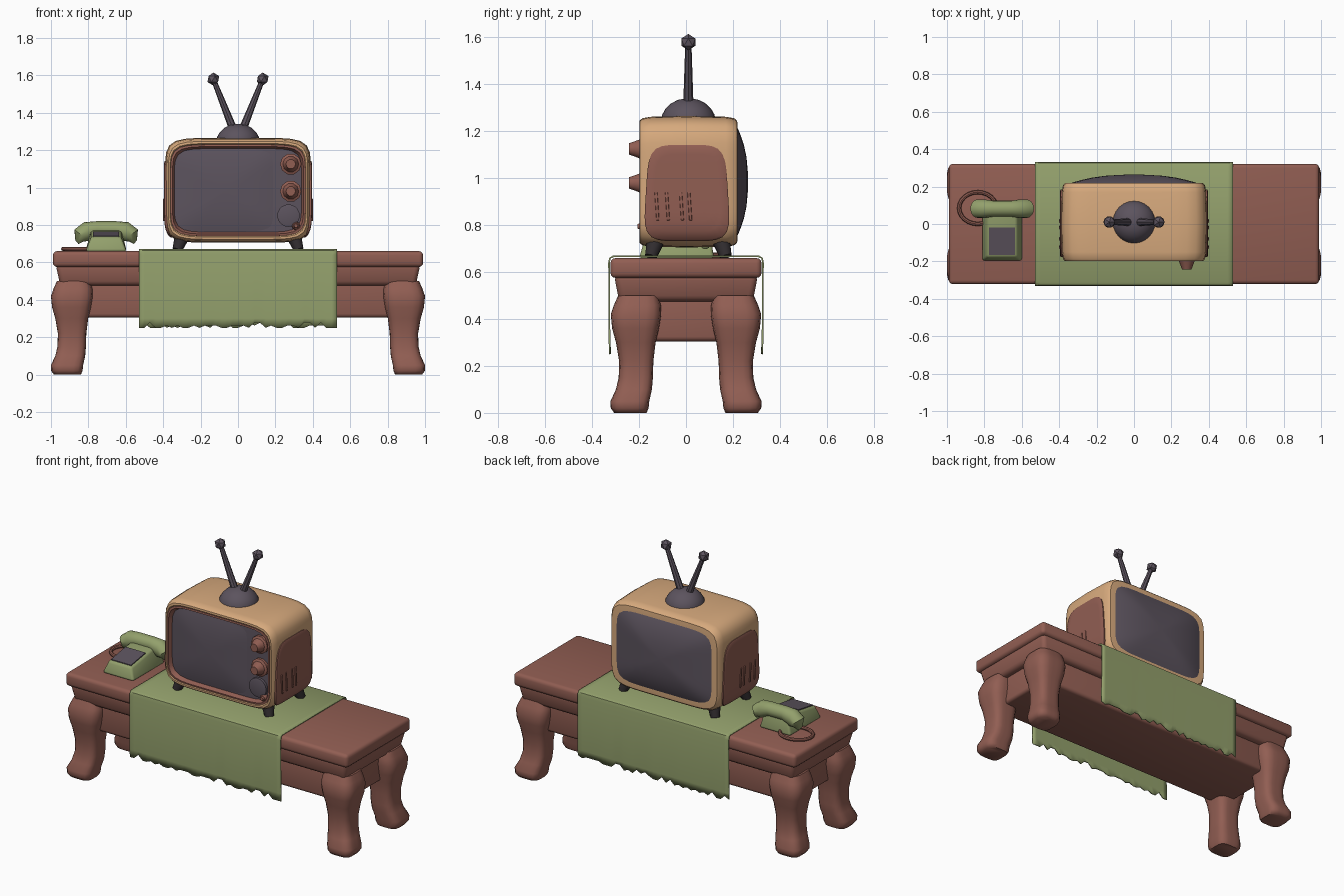
import bpy, bmesh, math, random
from mathutils import Vector

if "Cube" in bpy.data.objects:
    bpy.data.objects.remove(bpy.data.objects["Cube"])

random.seed(4)


def material(name, rgb):
    m = bpy.data.materials.new(name)
    m.diffuse_color = (*rgb, 1)
    m.use_nodes = True
    m.node_tree.nodes["Principled BSDF"].inputs["Base Color"].default_value = m.diffuse_color
    return m


WOOD = material("red brown wood", (0.285, 0.112, 0.086))
GREEN = material("sage green", (0.292, 0.352, 0.15))
CREAM = material("warm tan", (0.68, 0.40, 0.205))
DARK = material("purple grey", (0.107, 0.087, 0.112))
BLACK = material("near black", (0.032, 0.027, 0.03))


def finish(name, bm, mat, angle=40):
    bmesh.ops.recalc_face_normals(bm, faces=bm.faces)
    me = bpy.data.meshes.new(name)
    bm.to_mesh(me)
    bm.free()
    me.materials.append(mat)
    me.shade_smooth()
    me.set_sharp_from_angle(angle=math.radians(angle))
    ob = bpy.data.objects.new(name, me)
    bpy.context.collection.objects.link(ob)
    return ob


def loft(name, rings, mat, caps=True, angle=40):
    bm = bmesh.new()
    vs = [[bm.verts.new(p) for p in r] for r in rings]
    n = len(vs[0])
    for a, b in zip(vs, vs[1:]):
        for i in range(n):
            j = (i + 1) % n
            bm.faces.new((a[i], a[j], b[j], b[i]))
    if caps:
        bm.faces.new(vs[0])
        bm.faces.new(vs[-1])
    return finish(name, bm, mat, angle)


def outline(hu, hv, p=7, n=48):
    """Rounded rectangle as (u, v) points."""
    pts = []
    for i in range(n):
        a = 2 * math.pi * (i + 0.5) / n
        c, s = math.cos(a), math.sin(a)
        k = (abs(c) ** p + abs(s) ** p) ** (-1 / p)
        pts.append((hu * c * k, hv * s * k))
    return pts


def hexa(name, bottom, top, mat, bevel=0.02):
    """Eight-corner block: four bottom and four top corners, edges rounded."""
    bm = bmesh.new()
    b = [bm.verts.new(p) for p in bottom]
    t = [bm.verts.new(p) for p in top]
    bm.faces.new(b)
    bm.faces.new(t)
    for i in range(4):
        j = (i + 1) % 4
        bm.faces.new((b[i], b[j], t[j], t[i]))
    if bevel:
        bmesh.ops.bevel(bm, geom=bm.edges[:], offset=bevel, segments=3,
                        profile=0.5, affect='EDGES')
    return finish(name, bm, mat)


def rect(x0, x1, y0, y1, z0, z1=None):
    z1 = z0 if z1 is None else z1
    return [(x0, y0, z0), (x1, y0, z0), (x1, y1, z1), (x0, y1, z1)]


def tube(name, path, radii, mat, n=12):
    """Round tube through points, one radius per point."""
    path = [Vector(p) for p in path]
    rings = []
    for i, p in enumerate(path):
        d = (path[min(i + 1, len(path) - 1)] - path[max(i - 1, 0)]).normalized()
        ref = Vector((0, 1, 0)) if abs(d.y) < 0.9 and abs(d.z) > 0.02 else Vector((0, 0, 1))
        if abs(d.y) > 0.9:
            ref = Vector((1, 0, 0)) if abs(d.z) > 0.02 else Vector((0, 0, 1))
        u = d.cross(ref).normalized()
        v = d.cross(u)
        rings.append([p + radii[i] * (math.cos(2 * math.pi * k / n) * u +
                                      math.sin(2 * math.pi * k / n) * v) for k in range(n)])
    return loft(name, rings, mat)


# table top, moulding and apron
hexa("table_top", rect(-.99, .99, -.322, .322, .575), rect(-.99, .99, -.322, .322, .66), WOOD, .022)
hexa("table_moulding", rect(-.95, .95, -.285, .285, .475), rect(-.975, .975, -.307, .307, .59), WOOD, .025)
hexa("table_apron", rect(-.91, .91, -.245, .245, .305), rect(-.91, .91, -.25, .25, .52), WOOD, .02)

# four curved table legs: height, centre, half width
LEG = [(0, .912, .072), (.02, .915, .084), (.05, .914, .086), (.1, .897, .08), (.15, .889, .076),
       (.22, .887, .076), (.3, .889, .088), (.36, .89, .104), (.42, .888, .112), (.46, .882, .104),
       (.5, .878, .09)]
for sx in (-1, 1):
    for sy in (-1, 1):
        loft("table_leg", [[(sx * c + u, sy * (c - .675) + v, z) for u, v in outline(h, h * .96, 4, 24)]
                           for z, c, h in LEG], WOOD, angle=60)

# cloth runner with a ragged hem
bm = bmesh.new()
cols = []
for i in range(37):
    x = -.53 + 1.06 * i / 36
    hem = [.25 + random.choice((0, 0, .012, .028)) for _ in range(2)]
    prof = [(-.324, hem[0]), (-.326, .3), (-.328, .64), (-.324, .66), (-.31, .667),
            (.31, .667), (.324, .66), (.328, .64), (.326, .3), (.324, hem[1])]
    cols.append([bm.verts.new((x, y, z)) for y, z in prof])
for a, b in zip(cols, cols[1:]):
    for k in range(len(a) - 1):
        bm.faces.new((a[k], b[k], b[k + 1], a[k + 1]))
cloth = finish("cloth_runner", bm, GREEN)
mod = cloth.modifiers.new("thickness", 'SOLIDIFY')
mod.thickness = .007
mod.offset = 0

# television cabinet, lofted front to back with a recessed front
CZ, HX, HZ = .985, .39, .28


def tv_ring(y, hx, hz, cx=0, p=7):
    return [(cx + u, y, CZ + v) for u, v in outline(hx, hz, p, 64)]


loft("tv_cabinet", [tv_ring(*r) for r in [
    (-.165, .35, .234), (-.188, .356, .24), (-.198, .364, .25), (-.197, .372, .262), (-.185, .38, .271),
    (-.15, .386, .277), (0, HX, HZ), (.17, .386, .277), (.205, .38, .271), (.218, .37, .26),
    (.22, .345, .237)]], CREAM)
loft("tv_front_trim", [tv_ring(*r) for r in [
    (-.168, .362, .246), (-.197, .36, .244), (-.199, .35, .234), (-.172, .339, .223)]], WOOD, caps=False)


def dome(name, y0, h, hx, hz, cx=0, p=7):
    loft(name, [tv_ring(y0 + h * (1 - f ** 2.5), hx * f, hz * f, cx, p)
                for f in (1, .93, .82, .66, .45, .2, .03)], DARK)


dome("front_control_panel", -.172, -.006, .345, .229)
dome("front_screen", -.174, -.02, .272, .219, -.07, 6)
dome("back_screen", .217, .047, .342, .234)


# brown side panels following the cabinet's bulge, with vent ribs
def side_x(z):
    t = min(abs((z - CZ) / HZ), .995)
    return .388 * (1 - t ** 7) ** (1 / 7)


for s in (-1, 1):
    rings = []
    for f, off in ((1, -.012), (1, .004), (.97, .007), (.8, .007), (.6, .007), (.4, .007), (.2, .007), (.02, .007)):
        rings.append([(s * (side_x(.937 + f * v) + off), .004 + f * u * (1 - .35 * v * f), .937 + f * v)
                      for u, v in outline(.175, .205, 5)])
    loft("tv_side_panel", rings, WOOD)
    for y in (-.12, -.075, -.015, .02):
        xs = sorted((s * .38, s * .4))
        hexa("tv_vent_rib", rect(*xs, y - .006, y + .006, .82), rect(*xs, y - .014, y - .002, .94), WOOD, .003)

# control knobs and speaker
for z, r, d in ((1.125, .057, .06), (.98, .057, .06), (.795, .022, .025)):
    x = .282 if r > .03 else .31
    tube("tv_knob", [(x, -.165, z), (x, -.19, z), (x, -.197, z), (x, -.182 - d * .6, z), (x, -.182 - d, z)],
         [r, r, r * .75, r * .6, r * .45], WOOD, 10)
tube("tv_speaker", [(.27, -.17, .85), (.27, -.19, .85), (.27, -.194, .85)], [.06, .06, .045], DARK, 20)

# splayed television feet
for sx in (-1, 1):
    for sy in (-1, 1):
        tube("tv_foot", [(sx * .325, .01 + sy * .16, .666), (sx * .295, .01 + sy * .135, .75)],
             [.026, .042], BLACK, 10)

# antenna: dome base, two rods, faceted tips
loft("antenna_base", [[(r * math.cos(k * math.pi / 12), .01 + r * math.sin(k * math.pi / 12), z)
                       for k in range(24)]
                      for r, z in ((.115, 1.245), (.112, 1.27), (.098, 1.295), (.075, 1.318), (.045, 1.334), (.01, 1.34))], DARK)
for s in (-1, 1):
    tube("antenna_rod", [(s * .025, .01, 1.31), (s * .132, .01, 1.58)], [.022, .013], DARK, 8)
    bm = bmesh.new()
    bmesh.ops.create_icosphere(bm, subdivisions=1, radius=.035)
    bmesh.ops.translate(bm, verts=bm.verts, vec=(s * .132, .01, 1.58))
    finish("antenna_tip", bm, DARK, 20)

# telephone: sloped base, dial plate, curved handset, cord
hexa("phone_base", rect(-.815, -.595, -.2, .12, .658), rect(-.785, -.625, -.178, .1, .735, .78), GREEN, .014)
hexa("phone_dial_plate", rect(-.775, -.635, -.165, -.02, .734, .758), rect(-.775, -.635, -.165, -.02, .742, .766), DARK, 0)
tube("phone_handset", [(-.705 + x, .082, z) for x, z in (
    (-.135, .705), (-.14, .715), (-.13, .745), (-.1, .768), (-.05, .777), (.05, .777), (.1, .768), (.13, .745),
    (.14, .715), (.135, .705))],
    [.015, .025, .05, .05, .043, .043, .05, .05, .025, .015], GREEN, 16)
tube("phone_cord", [(-.835 + .1 * math.cos(a), .085 + .085 * math.sin(a), .672)
                    for a in (math.radians(15 + 15 * k) for k in range(23))], [.011] * 23, WOOD, 8)
